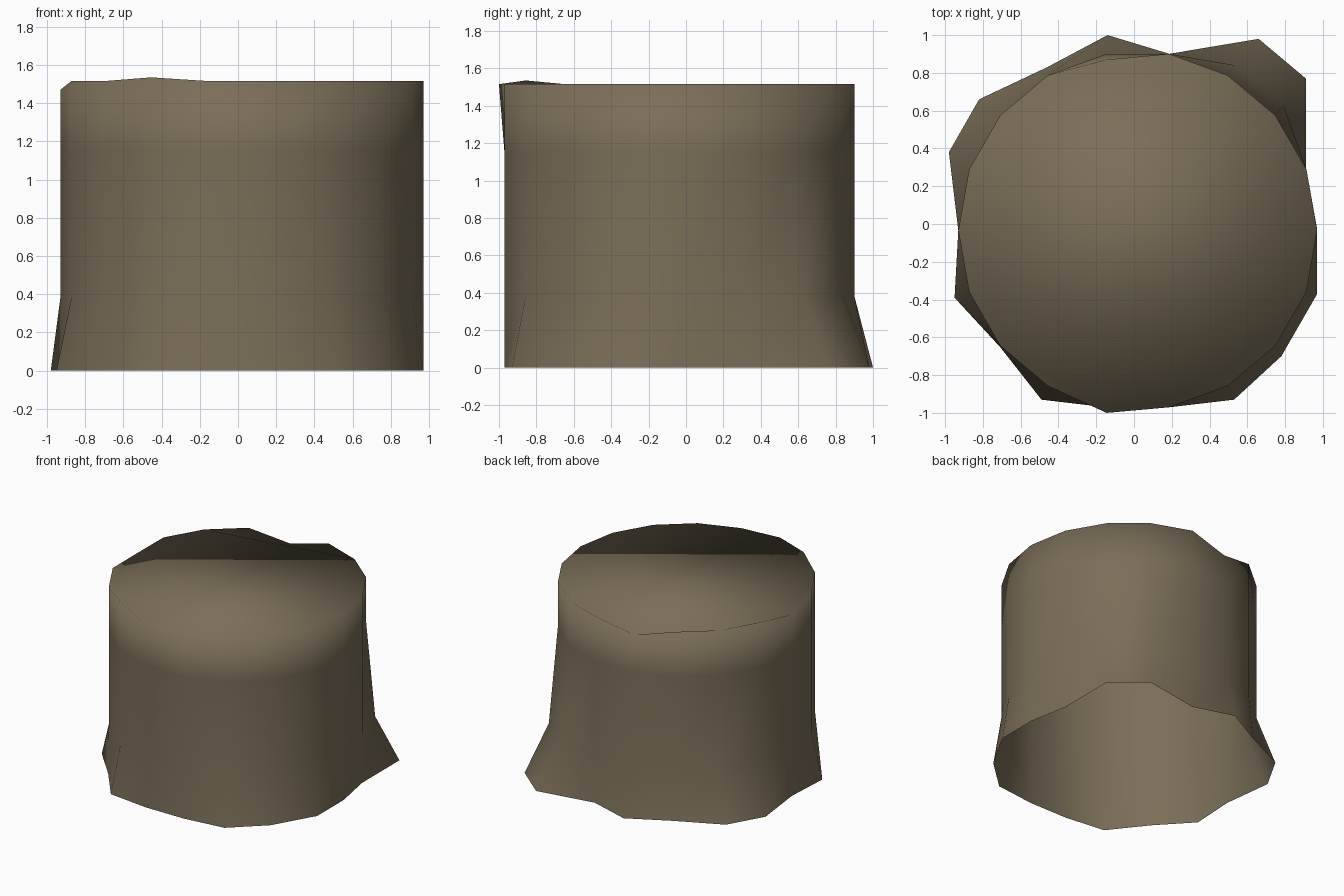
import bpy, bmesh, math
from mathutils import Vector

if "Cube" in bpy.data.objects:
    bpy.data.objects.remove(bpy.data.objects["Cube"])

SIDES, RADIUS, CENTRE = 18, 0.95, Vector((0.02, -0.035))

# Uneven root outline on the ground, one point every 20 degrees
ROOTS = [(0.97, -0.03), (0.91, 0.29), (0.91, 0.77), (0.66, 0.98), (0.19, 0.90),
         (-0.14, 1.0), (-0.46, 0.83), (-0.82, 0.66), (-0.98, 0.38), (-0.93, -0.03),
         (-0.95, -0.39), (-0.71, -0.65), (-0.49, -0.93), (-0.15, -0.97),
         (0.19, -0.97), (0.53, -0.93), (0.78, -0.70), (0.97, -0.37)]
# Chips and bumps along the cut rim
RIM_Z = {5: 1.44, 9: 1.47, 12: 1.535}

bark = bpy.data.materials.new("bark_brown")
bark.diffuse_color = (0.195, 0.156, 0.098, 1)
bark.use_nodes = True
bark.node_tree.nodes["Principled BSDF"].inputs["Base Color"].default_value = bark.diffuse_color

bm = bmesh.new()


def ring(place):
    return [bm.verts.new(place(i)) for i in range(SIDES)]


def trunk(i):
    a = math.tau * i / SIDES
    return CENTRE + RADIUS * Vector((math.cos(a), math.sin(a)))


def knee(i):
    # the two biggest roots start to spread above the ground
    flare = Vector(ROOTS[i]) - trunk(i)
    p = trunk(i) + flare * (0.27 if flare.length > 0.15 else 0)
    return (*p, 0.38)


def rim(i):
    p = trunk(i)
    if i == 13:
        p.y = -1.0
    if i == 5:
        p.y = 0.87
    return (*p, RIM_Z.get(i, 1.515))


# Trunk wall, open underneath
rings = [ring(lambda i: (*ROOTS[i], 0)), ring(knee),
         ring(lambda i: (*trunk(i), 1.15)), ring(rim)]
for low, high in zip(rings, rings[1:]):
    for i in range(SIDES):
        j = (i + 1) % SIDES
        bm.faces.new((low[i], low[j], high[j], high[i]))

# Cut top, shaded smoothly into the wall
bm.faces.new(rings[-1])
for f in bm.faces:
    f.smooth = True

mesh = bpy.data.meshes.new("tree_stump")
bm.to_mesh(mesh)
bm.free()
mesh.materials.append(bark)
bpy.context.collection.objects.link(bpy.data.objects.new("tree_stump", mesh))
